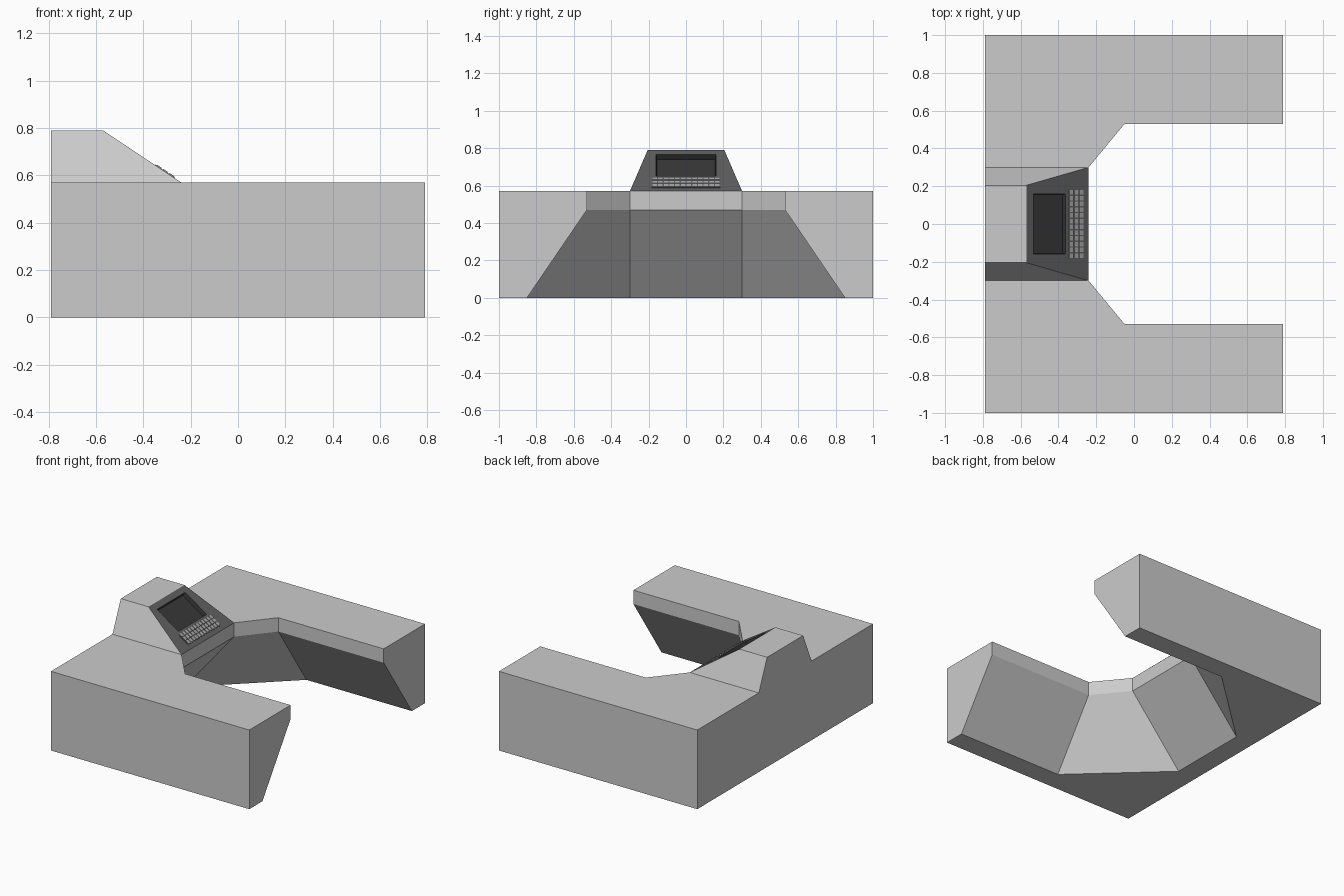
import bpy, bmesh
from mathutils import Vector, Matrix

if "Cube" in bpy.data.objects:
    bpy.data.objects.remove(bpy.data.objects["Cube"])


def material(name, v):
    m = bpy.data.materials.new(name)
    m.diffuse_color = (v, v, v, 1)
    m.use_nodes = True
    m.node_tree.nodes["Principled BSDF"].inputs["Base Color"].default_value = m.diffuse_color
    return m


body_grey = material("body_grey", 0.6)
panel_grey = material("panel_grey", 0.12)
screen_dark = material("screen_dark", 0.04)
key_grey = material("key_grey", 0.4)


def finish(name, bm, *mats):
    bmesh.ops.remove_doubles(bm, verts=bm.verts, dist=1e-5)
    bmesh.ops.recalc_face_normals(bm, faces=bm.faces)
    me = bpy.data.meshes.new(name)
    bm.to_mesh(me)
    bm.free()
    ob = bpy.data.objects.new(name, me)
    bpy.context.collection.objects.link(ob)
    for m in mats:
        me.materials.append(m)
    return ob


def face(bm, pts, mat=0):
    f = bm.faces.new([bm.verts.new(p) for p in pts])
    f.material_index = mat


def mirrored(pts):
    return pts + [(x, -y) for x, y in reversed(pts)]


# U-shaped desk: inner edge has a vertical rim, then slopes back to the floor
X, Y, TOP, RIM = 0.79, 1.0, 0.57, 0.47
edge = mirrored([(X, 0.53), (-0.05, 0.53), (-0.24, 0.3)])
foot = mirrored([(X, 0.85), (-0.05, 0.85), (-0.64, 0.3)])
outer = [(X, -Y), (-X, -Y), (-X, Y), (X, Y)]
bm = bmesh.new()
face(bm, [(x, y, TOP) for x, y in edge + outer])
face(bm, [(x, y, 0) for x, y in foot + outer])
for a, b in zip(outer, outer[1:]):
    face(bm, [(*a, 0), (*b, 0), (*b, TOP), (*a, TOP)])
for i in range(len(edge) - 1):
    a, b, c, d = edge[i], edge[i + 1], foot[i + 1], foot[i]
    face(bm, [(*a, TOP), (*b, TOP), (*b, RIM), (*a, RIM)])
    face(bm, [(*a, RIM), (*b, RIM), (*c, 0), (*d, 0)])
for s in (1, -1):
    face(bm, [(X, s * y, z) for y, z in
              ((1, TOP), (0.53, TOP), (0.53, RIM), (0.85, 0), (1, 0))])
finish("desk", bm, body_grey)

# Slanted panel coordinates: s runs down the slope, d out along its normal
start, end = Vector((-0.57, 0, 0.79)), Vector((-0.24, 0, TOP))
slope = (end - start).normalized()
normal = Vector((-slope.z, 0, slope.x))
length = (end - start).length


def on_panel(s, y, d=0.0):
    return start + slope * s + normal * d + Vector((0, y, 0))


def panel_rect(s0, s1, y0, y1, d=0.0):
    return [on_panel(s0, -y0, d), on_panel(s0, y0, d),
            on_panel(s1, y1, d), on_panel(s1, -y1, d)]


# Console housing with a slanted panel and recessed screen
rim = panel_rect(0, length, 0.205, 0.3)
hole = panel_rect(0.045, 0.25, 0.16, 0.16)
glass = panel_rect(0.045, 0.25, 0.155, 0.155, -0.03)
back = [Vector((-X, y, z)) for y, z in
        ((-0.205, 0.79), (0.205, 0.79), (0.3, TOP), (-0.3, TOP))]
bm = bmesh.new()
for i in range(4):
    j = (i + 1) % 4
    face(bm, [back[i], back[j], rim[j], rim[i]])
    face(bm, [rim[i], rim[j], hole[j], hole[i]], 1)
    face(bm, [hole[i], hole[j], glass[j], glass[i]], 2)
face(bm, glass, 2)
face(bm, back)
finish("console", bm, body_grey, panel_grey, screen_dark)


# Keyboard: thin tray and three rows of twelve keys
def slab(bm, s, y, ls, ly, h, d=0.0):
    rot = Matrix((slope, (0, 1, 0), normal)).transposed().to_4x4()
    mat = Matrix.Translation(on_panel(s, y, d + h / 2)) @ rot
    bmesh.ops.create_cube(bm, size=1, matrix=mat @ Matrix.Diagonal((ls, ly, h, 1)))


s_mid = 0.314
bm = bmesh.new()
slab(bm, s_mid, 0, 0.1, 0.37, 0.002)
finish("keyboard_tray", bm, panel_grey)
bm = bmesh.new()
for r in range(3):
    for c in range(12):
        slab(bm, s_mid + (r - 1) * 0.032, (c - 5.5) * 0.0305, 0.025, 0.024, 0.004, 0.002)
finish("keys", bm, key_grey)
